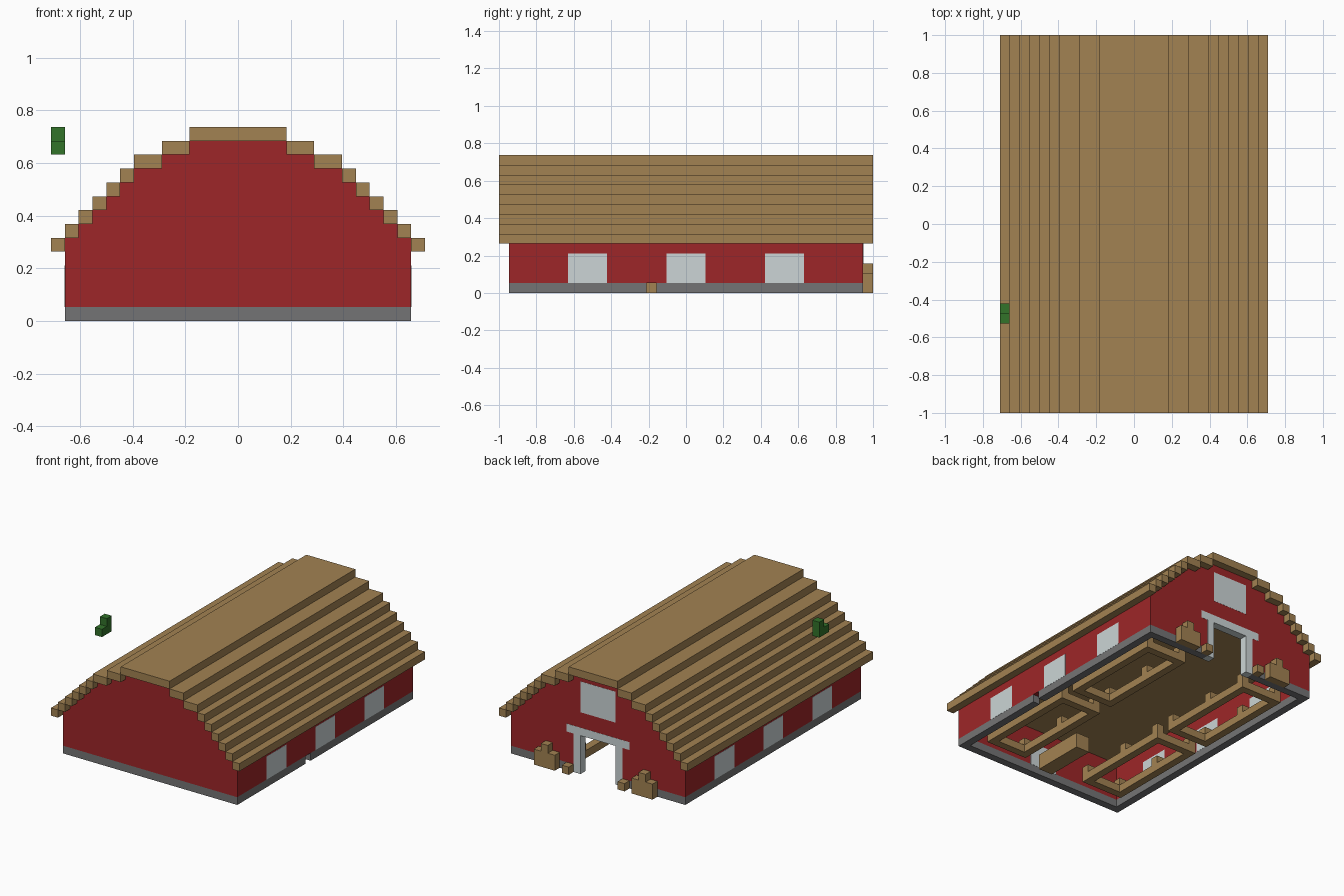
import bpy
import bmesh

U = 2 / 38  # one block

old = bpy.data.objects.get("Cube")
if old:
    bpy.data.objects.remove(old, do_unlink=True)


def material(name, rgb):
    m = bpy.data.materials.new(name)
    m.use_nodes = True
    lin = [((c / 255 + 0.055) / 1.055) ** 2.4 for c in rgb] + [1]
    m.diffuse_color = lin
    m.node_tree.nodes["Principled BSDF"].inputs["Base Color"].default_value = lin
    return m


RED = material("barn red", (157, 38, 40))
WOOD = material("tan wood", (162, 130, 82))
STONE = material("stone grey", (116, 116, 117))
WHITE = material("pale trim", (204, 213, 214))
GREEN = material("leaf green", (50, 115, 42))


def finish(name, bm, mat):
    bmesh.ops.recalc_face_normals(bm, faces=bm.faces)
    bmesh.ops.scale(bm, vec=(U, U, U), verts=bm.verts)
    me = bpy.data.meshes.new(name)
    bm.to_mesh(me)
    bm.free()
    me.materials.append(mat)
    ob = bpy.data.objects.new(name, me)
    bpy.context.collection.objects.link(ob)


def boxes(name, mat, *spans):
    """One object from boxes given as (x0, x1, y0, y1, z0, z1) in blocks."""
    bm = bmesh.new()
    for x0, x1, y0, y1, z0, z1 in spans:
        vs = bmesh.ops.create_cube(bm, size=1)["verts"]
        bmesh.ops.scale(bm, vec=(x1 - x0, y1 - y0, z1 - z0), verts=vs)
        bmesh.ops.translate(bm, verts=vs, vec=((x0 + x1) / 2, (y0 + y1) / 2, (z0 + z1) / 2))
    finish(name, bm, mat)


def both(spans):
    """Add the mirror image of every box across x = 0."""
    return spans + [(-b, -a, *rest) for a, b, *rest in spans]


# Half widths of the stepped roof, from the eaves upward
STEPS = [13.5, 12.5, 11.5, 10.5, 9.5, 8.5, 7.5, 5.5, 3.5]
EAVE = 5
TOP = EAVE + len(STEPS)


def gable(name, y, opening):
    """Stepped end wall, with a notch at the bottom for the doorway."""
    right = [(opening, EAVE), (opening, 1)] if opening else []
    right.append((STEPS[1], 1))
    for i, w in enumerate(STEPS[1:]):
        right += [(w, EAVE + i), (w, EAVE + i + 1)]
    right = list(dict.fromkeys(right))
    outline = right + [(-x, z) for x, z in reversed(right)]
    bm = bmesh.new()
    face = bm.faces.new([bm.verts.new((x, y, z)) for x, z in outline])
    new = bmesh.ops.extrude_face_region(bm, geom=[face])["geom"]
    bmesh.ops.translate(bm, vec=(0, 1, 0), verts=[v for v in new if isinstance(v, bmesh.types.BMVert)])
    finish(name, bm, RED)


# Walls
gable("front_gable", -18, 0)
gable("back_gable", 17, 3.5)
boxes("side_walls", RED, *both([(11.5, 12.5, -17, 17, 1, 6)]))

# Foundation ring, with a gap for the door and a drain on the left side
boxes("foundation", STONE,
      (-12.5, 12.5, -18, -17, 0, 1),
      (-12.5, -11.5, -17, 17, 0, 1),
      (11.5, 12.5, -17, -4, 0, 1),
      (11.5, 12.5, -3, 17, 0, 1),
      *both([(3.5, 12.5, 17, 18, 0, 1)]))

# Roof strips
strips = [(STEPS[i + 1], w, -19, 19, EAVE + i, EAVE + i + 1) for i, w in enumerate(STEPS[:-1])]
boxes("roof_strips", WOOD, *both(strips))
boxes("roof_ridge", WOOD, (-STEPS[-1], STEPS[-1], -19, 19, TOP - 1, TOP))
boxes("ceiling", WOOD, (-11.5, 11.5, -17, 17, EAVE + 1, EAVE + 2))

# Windows pass through the walls, slightly proud on both faces
P = 0.02
boxes("side_windows", WHITE,
      *both([(11.5 - P, 12.5 + P, y - 2, y + 2, 1, 4) for y in (-10, 0, 10)]))
boxes("gable_window", WHITE, (-2.5, 2.5, 17 - P, 18 + P, 8, 12))
boxes("inner_front_window", WHITE, (-2, 2, -17.05, -17 + P, 1, 4))

# Door frame
boxes("door_posts", WHITE, *both([(2.5, 3.5, 17 - P, 18 + P, 0, EAVE)]))
boxes("door_beam", WHITE, (-4.5, 4.5, 17 - P, 18 + P, EAVE - P, EAVE + 1))

# Hay piles beside the door
boxes("hay_piles", WOOD, *both([(5.5, 8.5, 18, 19, 0, 2),
                                (6.5, 7.5, 18, 19, 2, 3),
                                (3.5, 4.5, 18, 19, 0, 1)]))

# Animal pens: low rails with taller posts
rails, posts = [], []
for y0, y1 in ((-15, -1), (1, 15)):
    rails += [(4.5, 5.5, y0, y1, 0, 1), (9.5, 10.5, y0, y1, 0, 1),
              (5.5, 9.5, y0, y0 + 1, 0, 1), (5.5, 9.5, y1 - 1, y1, 0, 1)]
    for y in (y0, (y0 + y1) / 2, y1 - 1):
        posts += [(x, x + 1, y, y + 1, 1, 2) for x in (4.5, 9.5)]
boxes("pen_rails", WOOD, *both(rails))
boxes("pen_posts", WOOD, *both(posts))

# Long hay stack in the aisle
boxes("hay_stack", WOOD, (-0.5, 1.5, -16, -9, 0, 2))

# Floating leaf blocks
boxes("leaf_blocks", GREEN, (-13.5, -12.5, -10, -9, 12, 13), (-13.5, -12.5, -9, -8, 12, 14))
